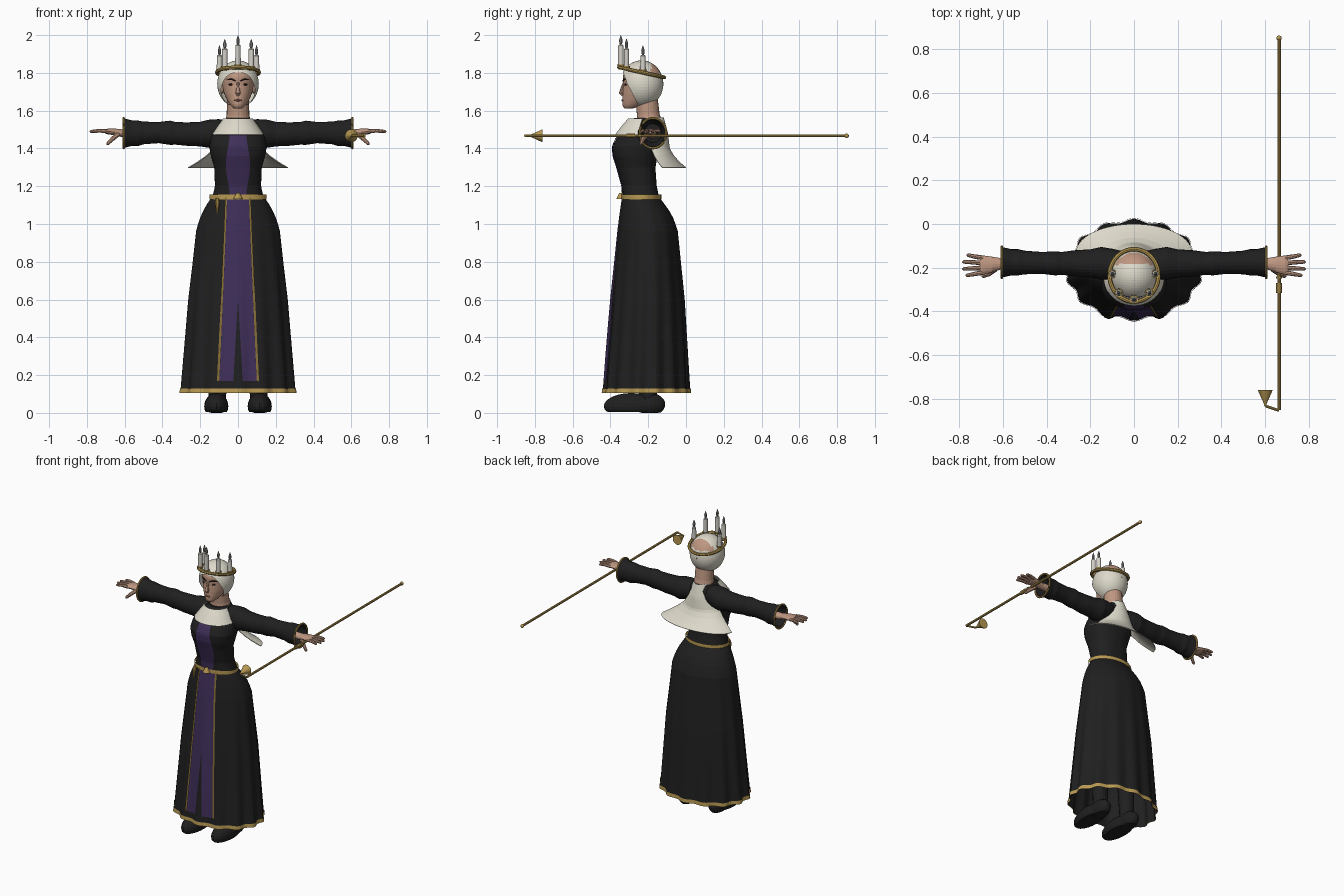
import bpy, bmesh
from math import sin, cos, pi, asin, radians, copysign
from mathutils import Vector

if "Cube" in bpy.data.objects:
    bpy.data.objects.remove(bpy.data.objects["Cube"])


def material(name, rgb):
    m = bpy.data.materials.new(name)
    m.use_nodes = True
    m.diffuse_color = (*rgb, 1)
    m.node_tree.nodes["Principled BSDF"].inputs["Base Color"].default_value = (*rgb, 1)
    return m


BLACK = material("black cloth", (.014, .014, .014))
PURPLE = material("purple cloth", (.05, .028, .1))
GOLD = material("gold", (.48, .32, .085))
TRIM = material("dark gold trim", (.23, .15, .035))
IVORY = material("ivory linen", (.72, .69, .59))
WAX = material("candle wax", (.66, .64, .58))
FLAME = material("grey flame", (.3, .29, .27))
SKIN = material("skin", (.52, .31, .22))
DARK = material("dark brow", (.03, .015, .012))
LIPS = material("lips", (.33, .14, .11))
made = []


def finish(name, bm, mat, mirror=False, thick=0):
    bmesh.ops.recalc_face_normals(bm, faces=bm.faces)
    me = bpy.data.meshes.new(name)
    bm.to_mesh(me)
    bm.free()
    me.materials.append(mat)
    ob = bpy.data.objects.new(name, me)
    bpy.context.collection.objects.link(ob)
    if thick:
        ob.modifiers.new("thickness", "SOLIDIFY").thickness = thick
    if mirror:
        ob.modifiers.new("mirror", "MIRROR").use_mirror_merge = False
    made.append(ob)
    return ob


def loft(name, rings, mat, closed=True, caps=True, loop=False, **kw):
    """Skin a list of equal-length point rings."""
    bm = bmesh.new()
    vs = [[bm.verts.new(p) for p in r] for r in rings]
    n = len(vs[0])
    pairs = list(zip(vs, vs[1:])) + ([(vs[-1], vs[0])] if loop else [])
    for r, q in pairs:
        for i in range(n if closed else n - 1):
            j = (i + 1) % n
            bm.faces.new((r[i], r[j], q[j], q[i]))
    if closed and caps and not loop:
        bm.faces.new(vs[0])
        bm.faces.new(vs[-1])
    return finish(name, bm, mat, **kw)


def tube(name, pts, radii, mat, n=10, loop=False, **kw):
    pts = [Vector(p) for p in pts]
    if not isinstance(radii, (list, tuple)):
        radii = [radii] * len(pts)
    last = len(pts) - 1
    rings = []
    for i, (p, r) in enumerate(zip(pts, radii)):
        a = pts[i - 1] if loop else pts[max(i - 1, 0)]
        b = pts[(i + 1) % len(pts)] if loop else pts[min(i + 1, last)]
        d = (b - a).normalized()
        u = d.cross(Vector((0, 0, 1)) if abs(d.z) < .9 else Vector((0, 1, 0))).normalized()
        v = d.cross(u)
        rings.append([p + r * (u * cos(t * 2 * pi / n) + v * sin(t * 2 * pi / n)) for t in range(n)])
    return loft(name, rings, mat, loop=loop, **kw)


def ball(name, loc, size, mat, floor=None, **kw):
    bm = bmesh.new()
    bmesh.ops.create_uvsphere(bm, u_segments=20, v_segments=12, radius=1)
    for v in bm.verts:
        v.co = Vector([l + s * c for l, s, c in zip(loc, size, v.co)])
        if floor is not None:
            v.co.z = max(v.co.z, floor)
    return finish(name, bm, mat, **kw)


def at(rows, z):
    """Interpolate (z, half width, front y, back y) rows."""
    for a, b in zip(rows, rows[1:]):
        if min(a[0], b[0]) <= z <= max(a[0], b[0]):
            t = (z - a[0]) / (b[0] - a[0])
            return [p + t * (q - p) for p, q in zip(a, b)]
    return rows[-1]


def point(rows, z, a, out=0, p=1, fold=0):
    """Point on a body section; angle 0 faces the front."""
    _, rx, front, back = at(rows, z)
    k = 1 + fold * max(0, 1.1 - z) * cos(14 * a)
    s, c = sin(a), cos(a)
    return Vector((copysign(abs(s) ** p, s) * (rx * k + out),
                   (front + back) / 2 - copysign(abs(c) ** p, c) * ((back - front) / 2 * k + out), z))


def span(a, b, n):
    return [a + (b - a) * i / (n - 1) for i in range(n)]


def body(name, rows, mat, zs, n=48, caps=True, **kw):
    turn = [2 * pi * i / n for i in range(n)]
    return loft(name, [[point(rows, z, a, **kw) for a in turn] for z in zs], mat, caps=caps)


def strip(name, rows, zs, left, right, mat, out, p=1, fold=0, n=6, **kw):
    """Thin plate on the front of a body between two x edges."""
    rings = []
    for z in zs:
        rx = at(rows, z)[1]
        xs = span(left(z), right(z), n)
        rings.append([point(rows, z, asin((x / rx) ** (1 / p)), out, p, fold) for x in xs])
    return loft(name, rings, mat, closed=False, **kw)


# Skirt with folds, hem and front panel
SKIRT = [(1.14, .14, -.335, -.14), (1.1, .168, -.34, -.11), (1.05, .195, -.347, -.075),
         (.97, .222, -.357, -.045), (.6, .264, -.393, -.01), (.1, .303, -.435, .016)]
FOLD = .035
body("skirt", SKIRT, BLACK, span(1.14, .105, 30), 112, caps=False, fold=FOLD)
body("hem_band", SKIRT, GOLD, (.105, .118, .13), 112, caps=False, out=.004, fold=FOLD)
panel_z = span(1.14, .17, 40)
edge = lambda z: .055 + .042 * (1.14 - z) / .97
slit = lambda z: max(0, .6 - z) * .055
strip("skirt_panel", SKIRT, panel_z, slit, edge, PURPLE, .005, fold=FOLD, mirror=True)
strip("panel_trim", SKIRT, panel_z, edge, lambda z: edge(z) + .01, TRIM, .008, fold=FOLD, n=3, mirror=True)

# Bodice with front stripe
TORSO = [(1.13, .138, -.333, -.14), (1.2, .122, -.337, -.155), (1.3, .126, -.365, -.162),
         (1.36, .144, -.384, -.15), (1.41, .152, -.388, -.13), (1.46, .145, -.366, -.112),
         (1.52, .1, -.315, -.115), (1.56, .06, -.275, -.13)]
body("bodice", TORSO, BLACK, span(1.13, 1.56, 24), p=.85)
strip("bodice_stripe", TORSO, span(1.14, 1.49, 20), lambda z: 0,
      lambda z: .042 + .02 * sin(max(0, z - 1.14) * 9) ** 2, PURPLE, .005, p=.85, mirror=True)

# Belt, buckle and hanging ornament
turn = [2 * pi * i / 48 for i in range(48)]
BELT = [(1.12, .148, -.338, -.135), (1.17, .148, -.338, -.135)]
body("belt", BELT, GOLD, (1.13, 1.137, 1.148, 1.155), caps=False, out=.004)
tube("buckle", [(0, -.345, 1.132), (0, -.345, 1.165)], [.025, .008], GOLD)
tube("belt_ornament", [(-.11, -.312, 1.135), (-.11, -.322, 1.11), (-.11, -.33, 1.055)],
     [.009, .012, .003], GOLD)

# Front collar and back cape
COLLAR = [(1.47, .14, -.378, -.12), (1.52, .106, -.34, -.14), (1.56, .078, -.305, -.15)]
arc = span(radians(-88), radians(88), 30)
loft("front_collar", [[point(COLLAR, z, a) for a in arc] for z in span(1.475, 1.558, 6)],
     IVORY, closed=False, thick=.005)
CAPE = [(1.3, .265, -.26, 0), (1.325, .222, -.27, -.03), (1.36, .172, -.28, -.062),
        (1.4, .13, -.29, -.086), (1.48, .09, -.28, -.095), (1.565, .055, -.27, -.118)]
loft("back_cape", [[point(CAPE, z, a + pi) for a in arc] for z in span(1.3, 1.565, 18)],
     IVORY, closed=False, thick=.005)

# Sleeves: x, centre z, height, centre y, depth
SLEEVE = [(.05, 1.49, .055, -.185, .06), (.1, 1.485, .07, -.183, .07), (.15, 1.478, .075, -.18, .075),
          (.2, 1.476, .065, -.18, .064), (.27, 1.476, .062, -.18, .06), (.33, 1.48, .06, -.18, .052),
          (.36, 1.483, .064, -.18, .055), (.42, 1.484, .056, -.178, .05), (.5, 1.482, .06, -.176, .054),
          (.53, 1.48, .068, -.175, .06), (.56, 1.481, .067, -.175, .06), (.61, 1.481, .08, -.175, .071),
          (.605, 1.481, .072, -.175, .064), (.55, 1.481, .05, -.175, .045)]
around = lambda x, z, h, y, d, n=28: [(x, y + d * cos(2 * pi * i / n), z + h * sin(2 * pi * i / n)) for i in range(n)]
loft("sleeves", [around(*r) for r in SLEEVE], BLACK, mirror=True)
tube("cuff_rings", around(.605, 1.481, .08, -.175, .071), .006, GOLD, n=8, loop=True, mirror=True)

# Hands
HAND = [(.54, 1.478, .025, -.18, .028), (.61, 1.48, .021, -.182, .026), (.65, 1.487, .018, -.185, .036),
        (.69, 1.49, .015, -.188, .044), (.705, 1.49, .01, -.188, .042)]
loft("palms", [around(*r, n=16) for r in HAND], SKIN, mirror=True)
for i, (y0, y1, tip) in enumerate([(-.155, -.142, .765), (-.178, -.173, .785),
                                   (-.2, -.205, .785), (-.222, -.235, .77)]):
    tube(f"finger_{i + 1}", [(.69, y0, 1.49), (.73, (y0 + y1) / 2, 1.494), (tip - .006, y1, 1.49), (tip, y1, 1.489)],
         [.011, .01, .008, .003], SKIN, n=8, mirror=True)
tube("thumbs", [(.635, -.205, 1.475), (.665, -.228, 1.45), (.69, -.238, 1.425), (.695, -.24, 1.42)],
     [.014, .012, .009, .003], SKIN, n=8, mirror=True)

# Neck and head
tube("neck", [(0, -.195, 1.53), (0, -.2, 1.58), (0, -.21, 1.68)], [.068, .06, .058], SKIN, n=24)
HEAD = [(1.612, .022, -.325, -.28), (1.625, .038, -.337, -.23), (1.65, .055, -.337, -.19),
        (1.69, .074, -.335, -.15), (1.74, .084, -.332, -.13), (1.78, .085, -.335, -.13),
        (1.81, .078, -.325, -.14), (1.845, .05, -.29, -.18)]
body("head", HEAD, SKIN, span(1.612, 1.845, 24), 32)
tube("nose", [(0, -.325, 1.755), (0, -.337, 1.72), (0, -.343, 1.695), (0, -.334, 1.682)],
     [.007, .009, .013, .008], SKIN)
ball("eyes", (.034, -.319, 1.738), (.016, .008, .006), DARK, mirror=True)
tube("brows", [(.012, -.334, 1.757), (.035, -.328, 1.767), (.06, -.31, 1.763)], [.004, .005, .002], DARK, n=6, mirror=True)
ball("mouth", (0, -.334, 1.655), (.02, .008, .006), LIPS)
ball("ears", (.083, -.225, 1.72), (.01, .018, .03), SKIN, mirror=True)

# Hood swept from the face opening to the back of the head
rings = []
for k in range(25):
    ring = []
    for i in range(48):
        f = 2 * pi * i / 48
        up = sin(f)
        start = radians(48 - 19 * up if up > 0 else 48 - 36 * up)
        t = start + (pi - .02 - start) * k / 24
        ring.append((.11 * sin(t) * cos(f), -.235 - .115 * cos(t), 1.742 + .124 * sin(t) * up))
    rings.append(ring)
hood = loft("hood", rings, IVORY, caps=False)
hood.data.materials.append(SKIN)
for f in hood.data.polygons:
    if f.center.z > 1.795 and f.center.y > -.185:
        f.material_index = 1

# Crown of candles
crown_z = lambda y: 1.803 - .22 * (y + .235)
ring = [(.112 * sin(a), -.235 - .12 * cos(a)) for a in turn]
tube("crown_ring", [(x, y, crown_z(y)) for x, y in ring], .01, GOLD, n=8, loop=True)
for i, (x, y, top) in enumerate([(0, -.345, 2), (.07, -.315, 1.98), (-.07, -.315, 1.98),
                                 (.098, -.228, 1.945), (-.098, -.228, 1.945)]):
    z = crown_z(y)
    tube(f"candle_cup_{i}", [(x, y, z - .008), (x, y, z + .016)], [.012, .02], GOLD, n=12)
    tube(f"candle_{i}", [(x, y, z), (x, y, top - .055), (x, y, top - .05)], [.015, .014, .009], WAX, n=14)
    tube(f"flame_{i}", [(x, y, top - h) for h in (.052, .042, .025, 0)], [.003, .008, .009, .001], FLAME, n=8)

# Shoes and legs under the skirt
ball("shoes", (.115, -.29, .035), (.064, .145, .07), BLACK, floor=.005, mirror=True)
ball("shoe_heels", (.115, -.19, .045), (.052, .08, .06), BLACK, floor=0, mirror=True)
tube("legs", [(.11, -.2, .05), (.1, -.21, .5)], [.045, .06], BLACK, n=16, mirror=True)

# Long snuffer staff
X, Z = .663, 1.467
tube("staff", [(X, -.85, Z), (X, .85, Z)], .008, GOLD)
ball("staff_knob", (X, .85, Z), (.012, .012, .012), GOLD)
tube("staff_grip", [(X, -.315, Z), (X, -.27, Z)], .013, GOLD)
tube("staff_collar", [(X, -.25, Z), (X, -.24, Z)], .013, GOLD)
tube("snuffer_arm", [(X, -.853, Z), (.602, -.832, Z)], .006, GOLD)
tube("snuffer_cone", [(.6, -.835, Z), (.6, -.82, Z), (.6, -.76, Z)], [.003, .007, .034], GOLD, n=20)

# Smooth shading with sharp edges kept
for ob in bpy.context.view_layer.objects:
    ob.select_set(ob in made)
bpy.context.view_layer.objects.active = made[0]
bpy.ops.object.shade_smooth_by_angle(angle=radians(40))
